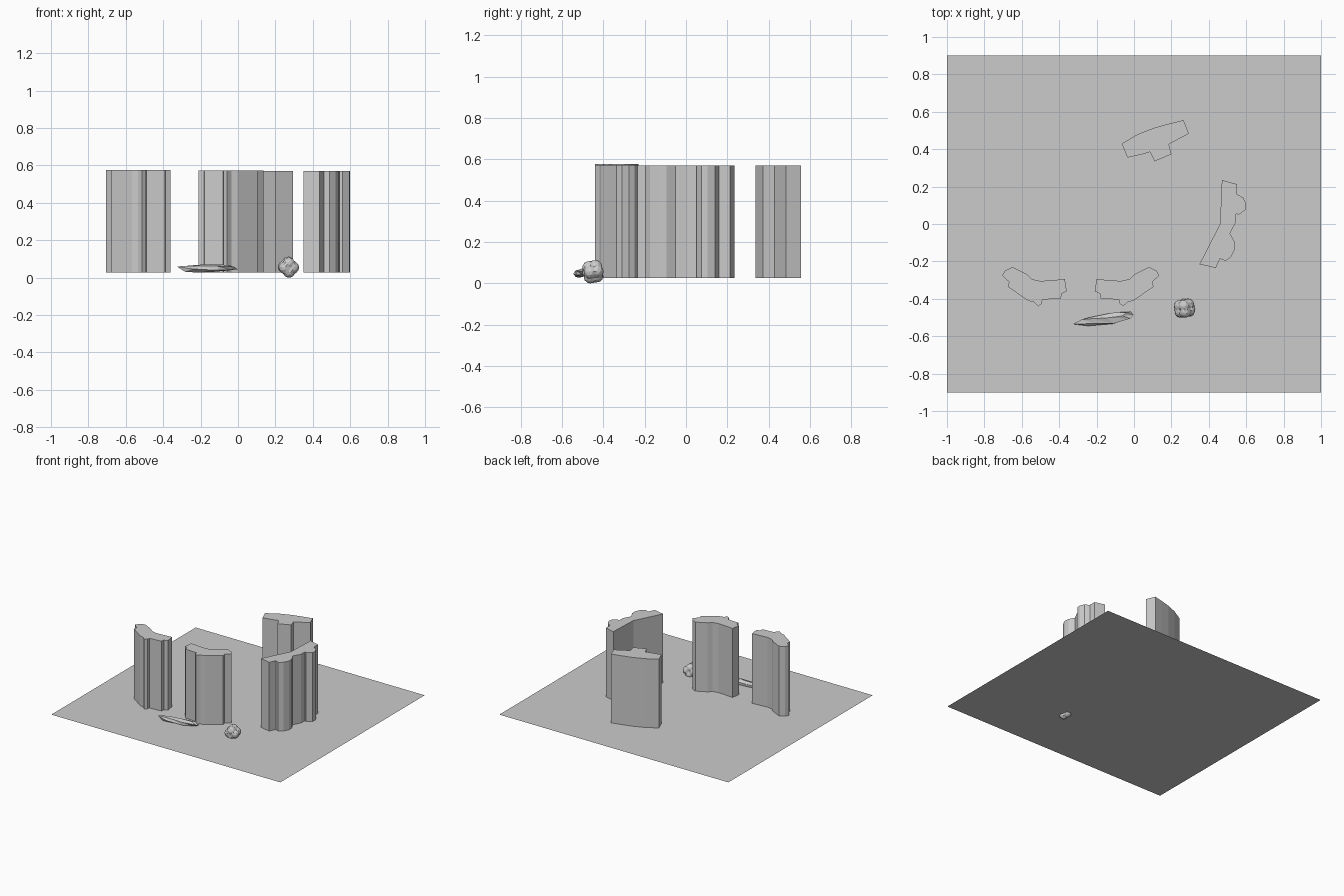
import bpy, bmesh, math
from mathutils import Vector, Euler

if "Cube" in bpy.data.objects:
    bpy.data.objects.remove(bpy.data.objects["Cube"])

GROUND_Z = 0.027


def finish(name, bm):
    bmesh.ops.recalc_face_normals(bm, faces=bm.faces)
    me = bpy.data.meshes.new(name)
    bm.to_mesh(me)
    bm.free()
    ob = bpy.data.objects.new(name, me)
    bpy.context.collection.objects.link(ob)
    return ob


def prism(name, outline, top):
    bm = bmesh.new()
    face = bm.faces.new([bm.verts.new((x, y, GROUND_Z)) for x, y in outline])
    base = bmesh.ops.extrude_face_region(bm, geom=[face], use_keep_orig=True)
    moved = [v for v in base["geom"] if isinstance(v, bmesh.types.BMVert)]
    bmesh.ops.translate(bm, verts=moved, vec=(0, 0, top - GROUND_Z))
    return finish(name, bm)


# flat ground sheet
bm = bmesh.new()
bm.faces.new([bm.verts.new((x, y, GROUND_Z)) for x, y in
              ((-1, -.9), (1, -.9), (1, .9), (-1, .9))])
finish("ground_sheet", bm)

# front pair of bent wall pieces, mirrored about x = -0.285
bent = [(-.705, -.275), (-.69, -.25), (-.65, -.23), (-.57, -.27), (-.545, -.295),
        (-.50, -.305), (-.37, -.295), (-.36, -.36), (-.387, -.372),
        (-.39, -.397), (-.49, -.405), (-.493, -.425), (-.512, -.44),
        (-.535, -.418), (-.567, -.41), (-.675, -.335), (-.668, -.31)]
prism("left_wall", bent, .577)
prism("middle_wall", [(-.57 - x, y) for x, y in bent], .572)

# right wall with two rounded bulges
right = [(.47, .235), (.55, .213), (.55, .16), (.585, .14), (.60, .105),
         (.596, .075), (.56, .05), (.545, .055), (.545, .01), (.513, -.05),
         (.538, -.095), (.54, -.135), (.52, -.175), (.49, -.198),
         (.46, -.185), (.437, -.235), (.35, -.215), (.46, 0)]
prism("right_wall", right, .57)

# back wall with a gently curved rear and a stub on the front
back = [(-.065, .43), (.02, .48), (.11, .515), (.19, .537), (.265, .555),
        (.293, .483), (.187, .427), (.20, .373), (.11, .335), (.085, .385),
        (.055, .375), (-.035, .355)]
prism("back_wall", back, .57)

# fallen faceted shard: lofted rings of (x, y, z, half width, half height)
rings = [(-.27, -.523, .047, .022, .018), (-.20, -.513, .048, .027, .021),
         (-.12, -.503, .051, .034, .021), (-.04, -.487, .053, .019, .016)]
bm = bmesh.new()
loops = []
for i, (x, y, z, w, h) in enumerate(rings):
    loop = []
    for k in range(6):
        a = math.tau * k / 6 + i * .25
        loop.append(bm.verts.new((x + .025 * math.cos(a * 2), y + w * math.cos(a), z + h * math.sin(a))))
    loops.append(loop)
for a, b in zip(loops, loops[1:]):
    for k in range(6):
        j = (k + 1) % 6
        bm.faces.new((a[k], a[j], b[j]))
        bm.faces.new((a[k], b[j], b[k]))
for loop, tip in ((loops[0], (-.327, -.535, .06)), (loops[-1], (-.003, -.487, .045))):
    v = bm.verts.new(tip)
    for k in range(6):
        bm.faces.new((loop[k], loop[(k + 1) % 6], v))
finish("fallen_shard", bm)

# small lobed rock: sphere pushed out towards tilted cube corners
turn = Euler((.2, .75, .3)).to_matrix()
corners = [(turn @ Vector((x, y, z))).normalized()
           for x in (-1, 1) for y in (-1, 1) for z in (-1, 1)]
bm = bmesh.new()
bmesh.ops.create_icosphere(bm, subdivisions=3, radius=1)
for v in bm.verts:
    d = v.co.normalized()
    lobe = max(d.dot(c) for c in corners)
    v.co = d * (.039 + .021 * max(0, (lobe - .6) / .4))
low = min(v.co.z for v in bm.verts)
for v in bm.verts:
    v.co += Vector((.27, -.45, -low))
finish("lobed_rock", bm)
